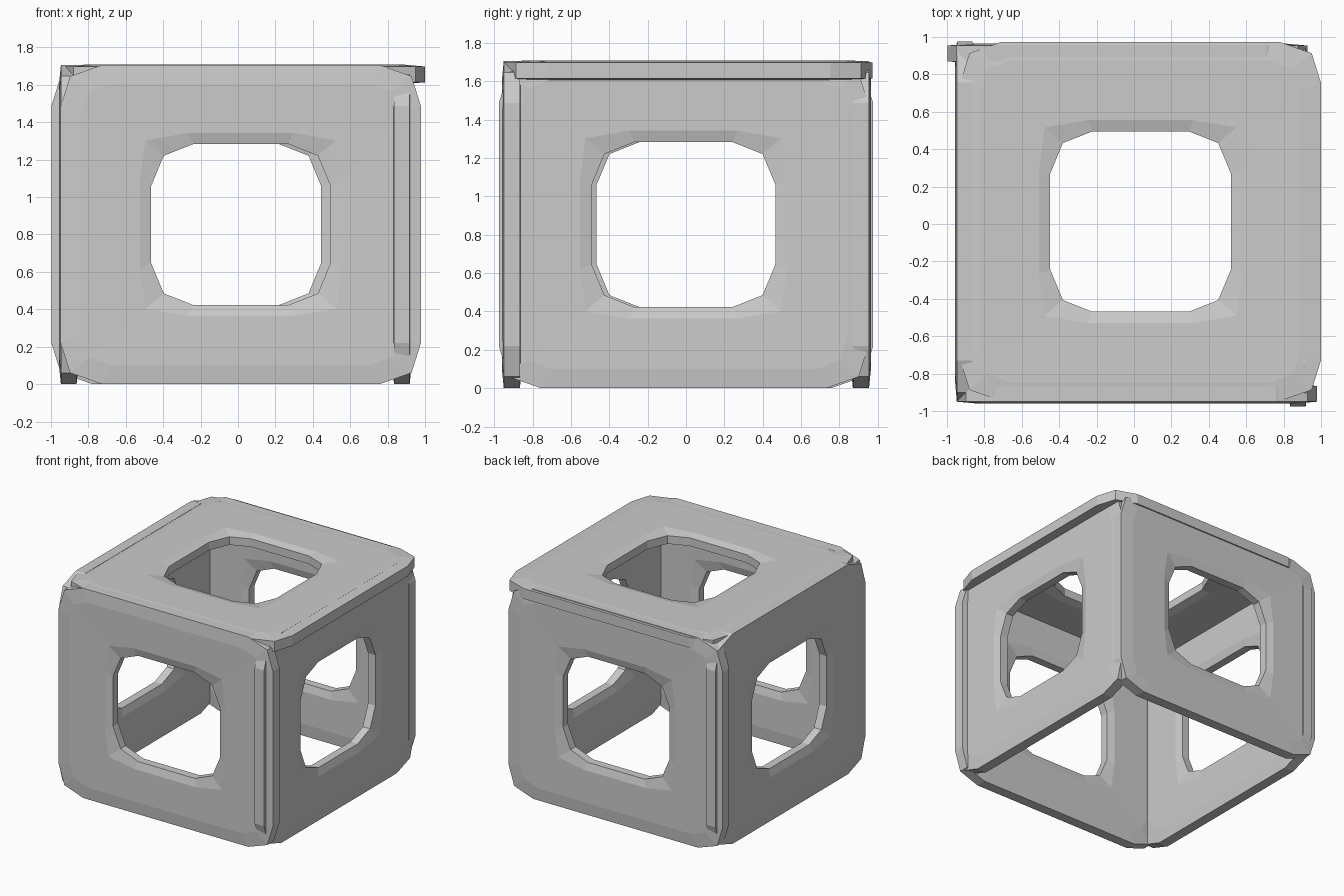
import bpy, bmesh
from mathutils import Vector

if "Cube" in bpy.data.objects:
    bpy.data.objects.remove(bpy.data.objects["Cube"])

T = 0.052  # half thickness of each panel


def ring(a, b, long, short, cut):
    """Twelve-sided rounded rectangle: half sizes a, b and corner cuts."""
    out = []
    for sx, sy, flip in ((1, 1, 0), (-1, 1, 1), (-1, -1, 0), (1, -1, 1)):
        pts = [(a, b - long), (a - short, b - cut), (a - long, b)]
        if flip:
            pts.reverse()
        out += [(sx * x, sy * y) for x, y in pts]
    return out


def panel(name, centre, u, v, n, hu, hv, ku, kv):
    """Plate with clipped corners and a softened window, lofted from closed rings."""
    hole = ring(ku, kv, 0.225, 0.068, 0.062)
    lip = ring(ku + 0.06, kv + 0.06, 0.26, 0.03, 0.04)
    face = ring(hu - 0.11, hv - 0.10, 0.16, 0.04, 0.045)
    rim = ring(hu, hv, 0.22, 0.05, 0.06)
    levels = [(hole, 0.033), (lip, T - 0.002), (face, T), (rim, T - 0.01)]
    levels += [(r, -d) for r, d in reversed(levels)]
    c, u, v, n = (Vector(p) for p in (centre, u, v, n))
    bm = bmesh.new()
    loops = [[bm.verts.new(c + u * x + v * y + n * d) for x, y in r] for r, d in levels]
    for i, lo in enumerate(loops):
        hi = loops[(i + 1) % len(loops)]
        for j in range(12):
            k = (j + 1) % 12
            bm.faces.new((lo[j], lo[k], hi[k], hi[j]))
    bmesh.ops.recalc_face_normals(bm, faces=bm.faces)
    me = bpy.data.meshes.new(name)
    bm.to_mesh(me)
    bm.free()
    bpy.context.collection.objects.link(bpy.data.objects.new(name, me))


X, Y, Z = (1, 0, 0), (0, 1, 0), (0, 0, 1)
H = 0.853
# Four walls, each shifted sideways so that the ends overlap in a pinwheel
for name, centre, u, n in (
        ("front_wall", (0.015, -0.908, H), X, Y),
        ("back_wall", (-0.035, 0.912, H), X, Y),
        ("right_wall", (0.876, -0.013, H), Y, X),
        ("left_wall", (-0.905, 0.013, H), Y, X)):
    panel(name, centre, u, Z, n, 0.963, H, 0.48, 0.43)

# Lid; the underside is open
panel("top_panel", (0.035, 0.013, 1.656), X, Y, Z, 0.965, 0.96, 0.483, 0.482)
